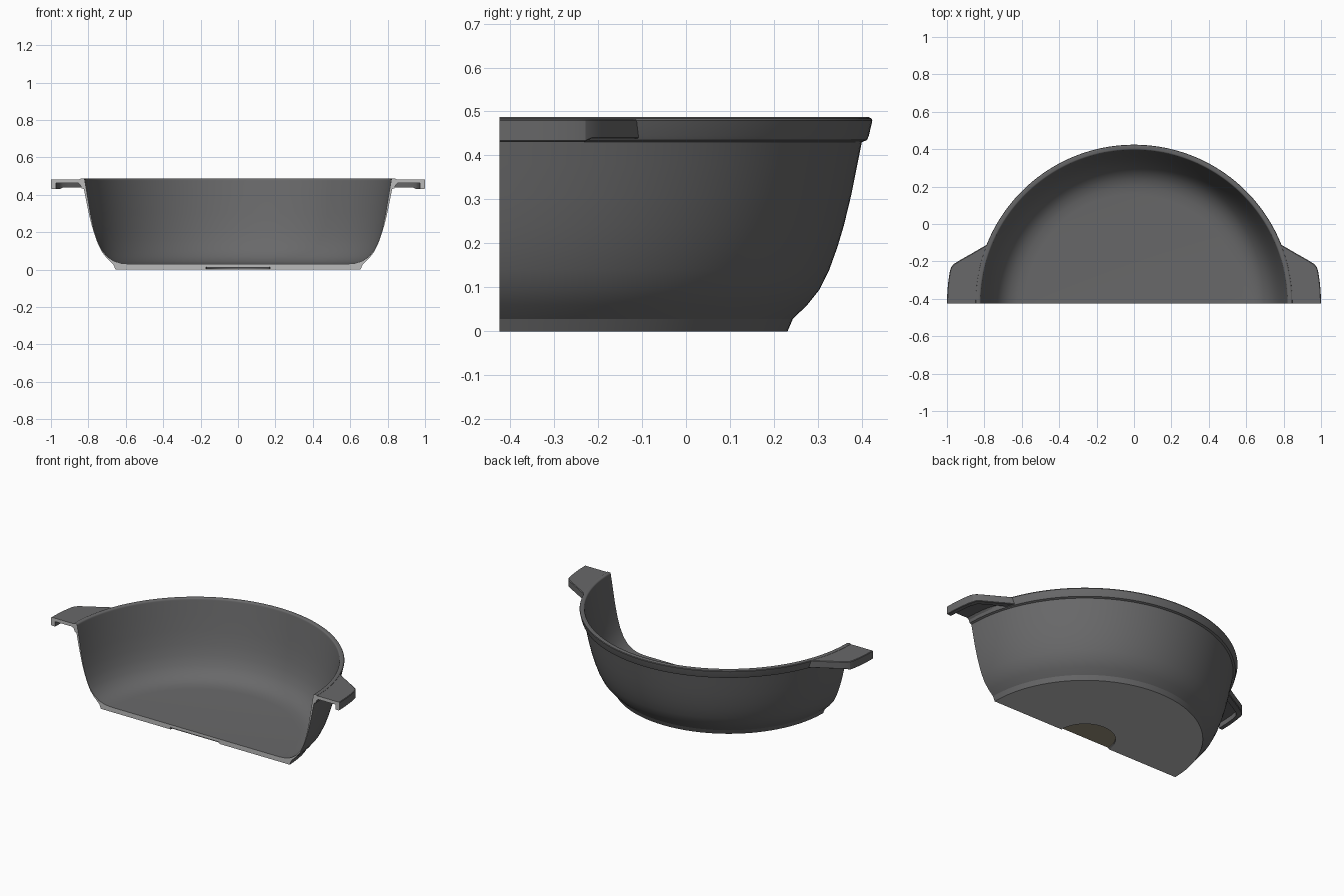
import bpy
import bmesh
from math import sin, cos, pi, radians, atan2
from mathutils import Vector

if "Cube" in bpy.data.objects:
    bpy.data.objects.remove(bpy.data.objects["Cube"])

CUT_Y = -0.424  # plane through the middle of the pot


def material(name, r, g, b):
    m = bpy.data.materials.new(name)
    m.use_nodes = True
    m.diffuse_color = (r, g, b, 1)
    m.node_tree.nodes["Principled BSDF"].inputs["Base Color"].default_value = (r, g, b, 1)
    return m


iron = material("dark grey iron", 0.14, 0.14, 0.143)
bare = material("light grey bare metal", 0.5, 0.5, 0.5)
bronze = material("olive brown plate", 0.32, 0.28, 0.2)


def loft(name, rings, mats):
    """Join closed sections into a skin and cap both ends.
    Faces on the cut plane or on the flat underside take the second colour."""
    bm = bmesh.new()
    loops = [[bm.verts.new(p) for p in ring] for ring in rings]
    n = len(loops[0])
    for a, b in zip(loops, loops[1:]):
        for i in range(n):
            j = (i + 1) % n
            bm.faces.new((a[i], a[j], b[j], b[i]))
    bm.faces.new(loops[0][::-1])
    bm.faces.new(loops[-1])
    bmesh.ops.remove_doubles(bm, verts=bm.verts, dist=1e-5)
    bmesh.ops.recalc_face_normals(bm, faces=bm.faces)
    bm.normal_update()
    for f in bm.faces:
        on_cut = all(abs(v.co.y - CUT_Y) < 1e-4 for v in f.verts)
        underside = all(v.co.z < 1e-4 for v in f.verts)
        f.material_index = 1 if on_cut or underside else 0
    mesh = bpy.data.meshes.new(name)
    bm.to_mesh(mesh)
    bm.free()
    obj = bpy.data.objects.new(name, mesh)
    bpy.context.collection.objects.link(obj)
    for m in mats:
        mesh.materials.append(m)
    bpy.ops.object.select_all(action="DESELECT")
    obj.select_set(True)
    bpy.context.view_layer.objects.active = obj
    bpy.ops.object.shade_smooth_by_angle(angle=radians(21))
    return obj


def half_turn(name, profile, mats, steps=96):
    rings = []
    for k in range(steps + 1):
        a = pi * k / steps
        rings.append([(r * cos(a), CUT_Y + r * sin(a), z) for r, z in profile])
    return loft(name, rings, mats)


# Pot body: outer wall up to the rounded rim, then inner wall down to the floor
outer = [(0, 0.015), (0.17, 0.015), (0.17, 0), (0.655, 0), (0.667, 0.028),
         (0.70, 0.06), (0.728, 0.095), (0.75, 0.14), (0.768, 0.19), (0.783, 0.24),
         (0.8, 0.31), (0.814, 0.38), (0.824, 0.43), (0.836, 0.435), (0.84, 0.445),
         (0.848, 0.479), (0.846, 0.484), (0.84, 0.487)]
inner = [(0.828, 0.487), (0.8245, 0.486), (0.822, 0.4843), (0.8203, 0.482),
         (0.8193, 0.479), (0.8185, 0.474), (0.804, 0.39), (0.789, 0.3), (0.772, 0.22),
         (0.754, 0.16), (0.73, 0.107), (0.7, 0.07), (0.664, 0.046), (0.625, 0.034),
         (0.58, 0.03), (0, 0.03)]
half_turn("pot_body", outer + inner, [iron, bare])

# Thin plate set in the recess under the base
half_turn("base_plate", [(0, 0.008), (0.169, 0.008), (0.169, 0.015), (0, 0.015)],
          [bronze, iron], 48)

# Handles: a flat top with a lip turned down along the outer edge
edge = [(1.0, CUT_Y), (0.998, -0.36), (0.992, -0.3), (0.984, -0.25), (0.977, -0.229),
        (0.962, -0.213), (0.93, -0.193), (0.87, -0.159), (0.81, -0.124),
        (0.79, -0.113), (0.775, -0.107)]
pocket = [(0.972, CUT_Y), (0.97, -0.36), (0.965, -0.3), (0.958, -0.265), (0.952, -0.252),
          (0.938, -0.238), (0.91, -0.221), (0.86, -0.192), (0.81, -0.164),
          (0.79, -0.15), (0.775, -0.13)]


def handle(name, side):
    rings = []
    last = len(edge) - 1
    end = atan2(edge[-1][1] - CUT_Y, edge[-1][0])
    for i, (p, q) in enumerate(zip(edge, pocket)):
        p, q = Vector(p), Vector(q)
        # root point on the pot wall, sweeping round with the edge
        a = end * i / last
        root = Vector((0.828 * cos(a), CUT_Y + 0.828 * sin(a)))
        soft = p.lerp(q, 0.12)
        low = 0.431 if i < 5 else 0.438
        ring = [(root, 0.483), (soft, 0.483), (p, 0.48), (p, low + 0.003),
                (soft, low), (q, low), (q, 0.462), (root.lerp(q, 0.18), 0.462),
                (root, 0.44)]
        rings.append([(side * v.x, v.y, z) for v, z in ring])
    return loft(name, rings, [iron, bare])


handle("left_handle", 1)
handle("right_handle", -1)
